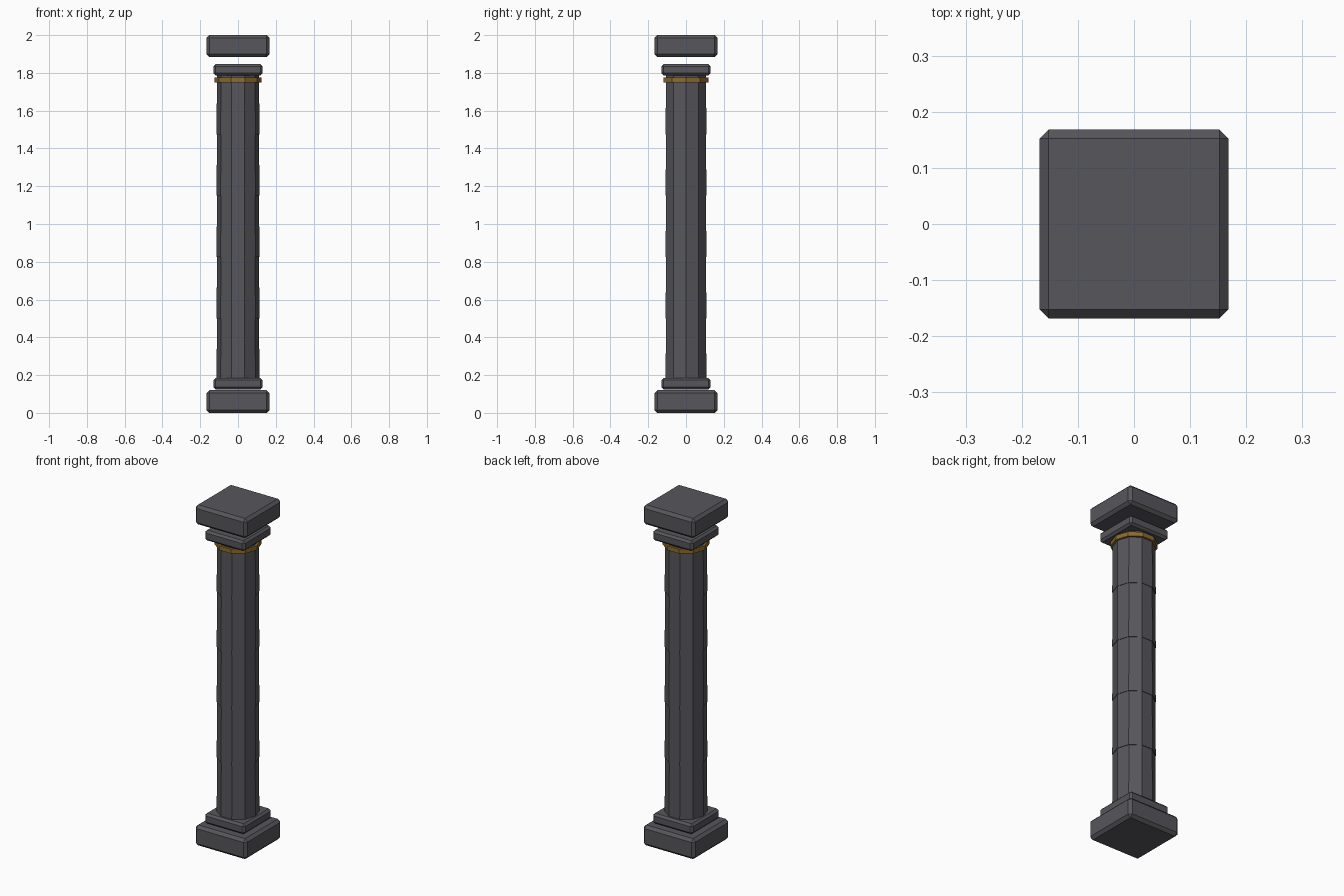
import bpy, bmesh, math
from mathutils import Matrix

if "Cube" in bpy.data.objects:
    bpy.data.objects.remove(bpy.data.objects["Cube"])


def material(name, rgb):
    m = bpy.data.materials.new(name)
    m.diffuse_color = (*rgb, 1.0)
    m.use_nodes = True
    m.node_tree.nodes["Principled BSDF"].inputs["Base Color"].default_value = m.diffuse_color
    return m


stone = material("dark stone", (0.095, 0.093, 0.105))
gold = material("aged gold", (0.27, 0.145, 0.025))


def finish(name, bm, mat):
    me = bpy.data.meshes.new(name)
    bm.to_mesh(me)
    bm.free()
    me.materials.append(mat)
    ob = bpy.data.objects.new(name, me)
    bpy.context.collection.objects.link(ob)
    return ob


def block(name, half, z0, z1, chamfer):
    # square slab with a flat chamfer on every edge
    bm = bmesh.new()
    bmesh.ops.create_cube(bm, size=1.0, matrix=Matrix.Translation((0, 0, (z0 + z1) / 2))
                          @ Matrix.Diagonal((2 * half, 2 * half, z1 - z0, 1)))
    bmesh.ops.bevel(bm, geom=bm.edges[:], offset=chamfer, segments=1,
                    profile=0.5, affect='EDGES')
    return finish(name, bm, stone)


def drum(name, r0, r1, z0, z1, mat):
    # ten-sided drum with corners on the front and back
    bm = bmesh.new()
    bmesh.ops.create_cone(bm, cap_ends=True, segments=10, radius1=r0, radius2=r1,
                          depth=z1 - z0, matrix=Matrix.Translation((0, 0, (z0 + z1) / 2))
                          @ Matrix.Rotation(math.pi / 2, 4, 'Z'))
    return finish(name, bm, mat)


# base and capital slabs (the top slab floats clear of the one below)
block("base_plinth", 0.168, 0.0, 0.12, 0.016)
block("base_step", 0.13, 0.125, 0.185, 0.012)
block("capital_step", 0.13, 1.787, 1.847, 0.012)
block("capital_slab", 0.168, 1.885, 2.0, 0.016)

# shaft: five stacked drums, each slightly wider at its foot
COUNT, FOOT, HEAD = 5, 0.175, 1.80
step = (HEAD - FOOT) / COUNT
for i in range(COUNT):
    drum(f"shaft_drum_{i + 1}", 0.114, 0.111, FOOT + i * step, FOOT + (i + 1) * step, stone)

# gold neck ring
drum("neck_ring", 0.124, 0.124, 1.75, 1.776, gold)
